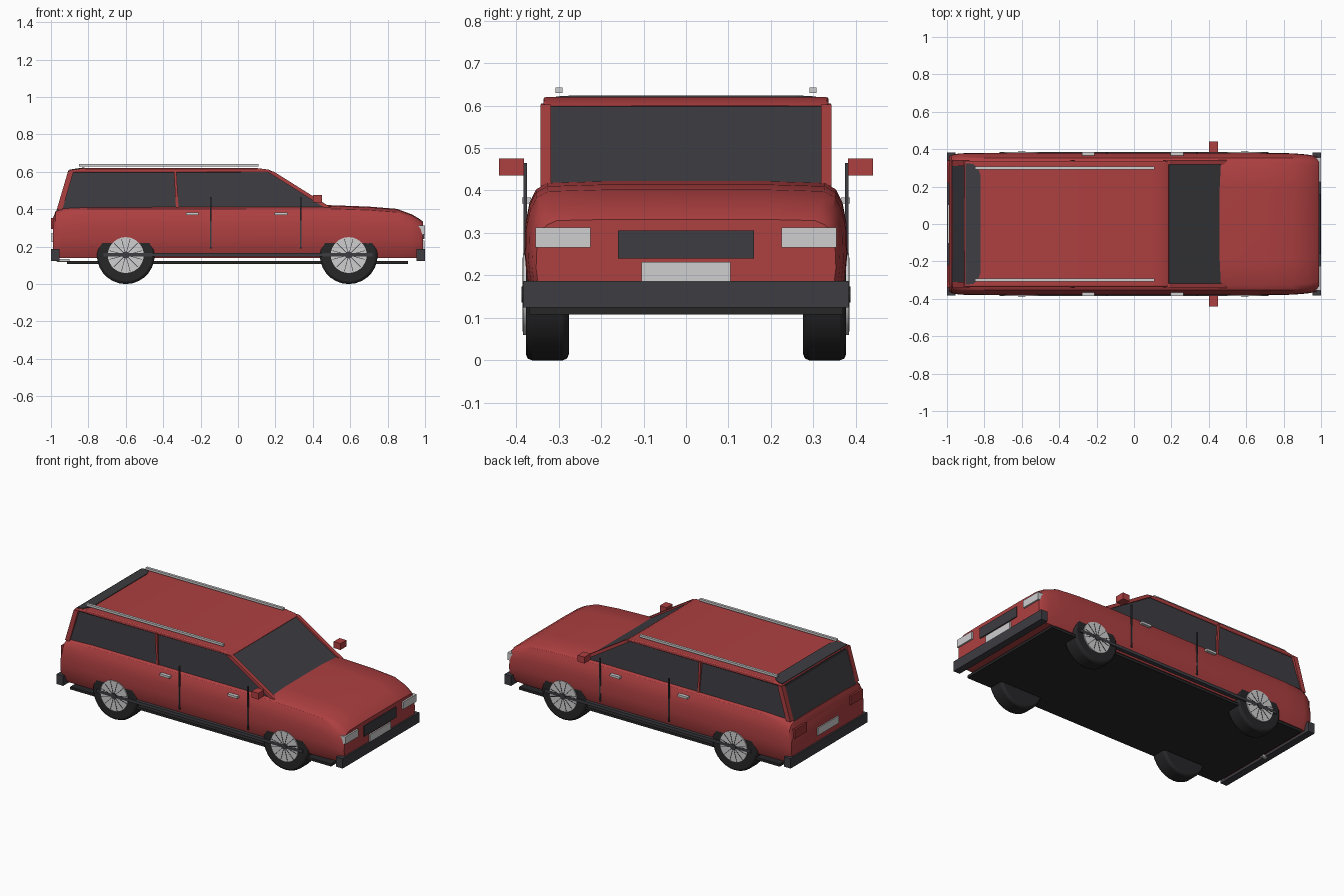
import bpy, bmesh, math
from mathutils import Matrix

cube = bpy.data.objects.get("Cube")
if cube:
    bpy.data.objects.remove(cube, do_unlink=True)


def material(name, r, g, b):
    m = bpy.data.materials.new(name)
    m.use_nodes = True
    m.diffuse_color = (r, g, b, 1)
    m.node_tree.nodes["Principled BSDF"].inputs["Base Color"].default_value = (r, g, b, 1)
    return m


RED = material("red_paint", 0.42, 0.05, 0.052)
LAMP_RED = material("tail_lamp_red", 0.34, 0.035, 0.037)
DARK = material("dark_glass_and_trim", 0.047, 0.046, 0.054)
BLACK = material("black_rubber", 0.02, 0.02, 0.022)
SILVER = material("silver", 0.62, 0.62, 0.63)


def finish(name, bm, mat, bevel=0, smooth=False):
    bmesh.ops.recalc_face_normals(bm, faces=bm.faces)
    me = bpy.data.meshes.new(name)
    bm.to_mesh(me)
    bm.free()
    me.materials.append(mat)
    ob = bpy.data.objects.new(name, me)
    bpy.context.collection.objects.link(ob)
    if bevel:
        mod = ob.modifiers.new("bevel", "BEVEL")
        mod.width, mod.segments = bevel, 2
        mod.limit_method = "ANGLE"
    if smooth:
        bpy.ops.object.select_all(action="DESELECT")
        ob.select_set(True)
        bpy.context.view_layer.objects.active = ob
        bpy.ops.object.shade_smooth_by_angle(angle=math.radians(32))
    return ob


def loft(name, rings, mat, **kw):
    """Skin a list of equal-length point rings and cap both ends."""
    bm = bmesh.new()
    rows = [[bm.verts.new(p) for p in ring] for ring in rings]
    n = len(rows[0])
    for a, b in zip(rows, rows[1:]):
        for i in range(n):
            j = (i + 1) % n
            bm.faces.new((a[i], a[j], b[j], b[i]))
    bm.faces.new(rows[0])
    bm.faces.new(rows[-1])
    return finish(name, bm, mat, **kw)


def prism(name, outline, y0, y1, mat, **kw):
    """Extrude an x-z outline sideways."""
    return loft(name, [[(x, y, z) for x, z in outline] for y in (y0, y1)], mat, **kw)


def box(name, xs, ys, zs, mat, **kw):
    (x0, x1), (z0, z1) = xs, zs
    return prism(name, [(x0, z0), (x1, z0), (x1, z1), (x0, z1)], *ys, mat, **kw)


def disc(name, x, z, radius, y0, y1, mat, segments=28, **kw):
    """Cylinder lying along y."""
    bm = bmesh.new()
    bmesh.ops.create_cone(bm, cap_ends=True, segments=segments, radius1=radius,
                          radius2=radius, depth=abs(y1 - y0))
    turn = Matrix.Translation((x, (y0 + y1) / 2, z)) @ Matrix.Rotation(math.pi / 2, 4, "X")
    bmesh.ops.transform(bm, matrix=turn, verts=bm.verts)
    return finish(name, bm, mat, **kw)


# Lower body: one cross-section scaled along the length
SECTION = [(0.93, 0), (0.985, 0.18), (1, 0.4), (0.995, 0.65),
           (0.97, 0.82), (0.93, 0.93), (0.86, 0.985), (0.5, 1)]
STATIONS = [(-0.99, 0.36, 0.35), (-0.975, 0.37, 0.39), (-0.93, 0.378, 0.415),
            (-0.8, 0.38, 0.42), (0.48, 0.38, 0.422), (0.7, 0.38, 0.414),
            (0.85, 0.378, 0.402), (0.93, 0.371, 0.372), (0.975, 0.363, 0.345),
            (0.99, 0.353, 0.332)]
FLOOR = 0.14
rings = []
for x, w, top in STATIONS:
    half = [(w * a, FLOOR + (top - FLOOR) * b) for a, b in SECTION]
    rings.append([(x, y, z) for y, z in half] + [(x, -y, z) for y, z in reversed(half)])
loft("body", rings, RED, smooth=True)


# Greenhouse and roof
def rect(x0, x1, w, z):
    return [(x0, -w, z), (x1, -w, z), (x1, w, z), (x0, w, z)]


loft("window_glass", [rect(-0.962, 0.485, 0.337, 0.405), rect(-0.895, 0.17, 0.327, 0.603)], DARK)
prism("rear_window", [(-0.9, 0.59), (-0.907, 0.59), (-0.977, 0.375), (-0.965, 0.375)],
      -0.31, 0.31, DARK)
prism("roof", [(-0.9, 0.596), (-0.912, 0.606), (-0.82, 0.62), (0.1, 0.62),
               (0.165, 0.612), (0.19, 0.598)], -0.336, 0.336, RED, bevel=0.007, smooth=True)

# Dark panel across the rear of the roof, with cut corners
outline = [(-0.9, 0.325), (-0.86, 0.32), (-0.835, 0.3), (-0.82, 0.26)]
outline += [(x, -y) for x, y in reversed(outline)]
loft("rear_roof_panel", [[(x, y, 0.62 + 0.15 * (x + 0.82) + lift) for x, y in outline]
                         for lift in (-0.004, 0.004)], DARK)


def bar(name, low, high, width, y0, y1):
    (a, b), (c, d) = low, high
    prism(name, [(a - width / 2, b), (a + width / 2, b),
                 (c + width / 2, d), (c - width / 2, d)], y0, y1, RED)


# Underside, bumpers and exhaust
box("underbody", (-0.915, 0.91), (-0.37, 0.37), (0.108, 0.124), BLACK)
for name, xs in (("front_bumper", (0.955, 1.0)), ("rear_bumper", (-1.0, -0.955))):
    box(name, xs, (-0.383, 0.383), (0.124, 0.187), DARK)
box("exhaust", (-0.97, -0.9), (-0.01, 0.01), (0.118, 0.135), SILVER, bevel=0.005)

# Nose and tail details
box("grille", (0.98, 0.996), (-0.16, 0.16), (0.24, 0.306), DARK)
box("front_plate", (0.98, 0.998), (-0.105, 0.105), (0.185, 0.232), SILVER)
box("rear_plate", (-0.997, -0.985), (-0.105, 0.105), (0.225, 0.272), SILVER)

for side, s in (("left", 1), ("right", -1)):
    def span(a, b):
        return (s * a, s * b)

    # Pillars
    bar(side + "_front_pillar", (0.478, 0.41), (0.172, 0.602), 0.036, *span(0.318, 0.343))
    bar(side + "_middle_pillar", (-0.325, 0.41), (-0.336, 0.605), 0.014, *span(0.325, 0.342))
    bar(side + "_rear_pillar", (-0.955, 0.395), (-0.894, 0.602), 0.03, *span(0.31, 0.343))

    # Lamps, mirror and roof rail
    box(side + "_headlight", (0.965, 1.0), span(0.225, 0.355), (0.266, 0.313), SILVER)
    box(side + "_tail_lamp", (-1.0, -0.965), span(0.22, 0.34), (0.295, 0.352), LAMP_RED)
    box(side + "_mirror", (0.402, 0.45), span(0.381, 0.44), (0.435, 0.475), RED)
    box(side + "_roof_rail", (-0.85, 0.11), span(0.291, 0.307), (0.629, 0.643), SILVER)

    # Door seams, handles and sill strip
    for label, x, handle in (("rear", -0.145, -0.245), ("front", 0.335, 0.23)):
        box(f"{side}_{label}_door_seam", (x - 0.004, x + 0.004), span(0.375, 0.383),
            (0.19, 0.465), DARK)
        box(f"{side}_{label}_handle", (handle - 0.034, handle + 0.034), span(0.365, 0.386),
            (0.369, 0.383), SILVER)
    box(side + "_sill_strip", (-0.72, 0.72), span(0.36, 0.385), (0.147, 0.166), DARK)

    # Wheels
    for label, x in (("rear", -0.6), ("front", 0.592)):
        name, z = f"{side}_{label}", 0.155
        disc(name + "_tyre", x, z, 0.155, *span(0.276, 0.377), BLACK, bevel=0.014, smooth=True)
        disc(name + "_rim", x, z, 0.096, *span(0.36, 0.384), SILVER, smooth=True)
        disc(name + "_hub", x, z, 0.019, *span(0.37, 0.388), DARK, segments=12)
        for k in range(12):
            t = 2 * math.pi * (k + 0.5) / 12
            c, d = math.cos(t), math.sin(t)
            corners = [(0.018, -0.0015), (0.09, -0.0015), (0.09, 0.0015), (0.018, 0.0015)]
            prism(f"{name}_spoke_gap_{k}", [(x + r * c - q * d, z + r * d + q * c)
                                            for r, q in corners], *span(0.38, 0.3855), DARK)
